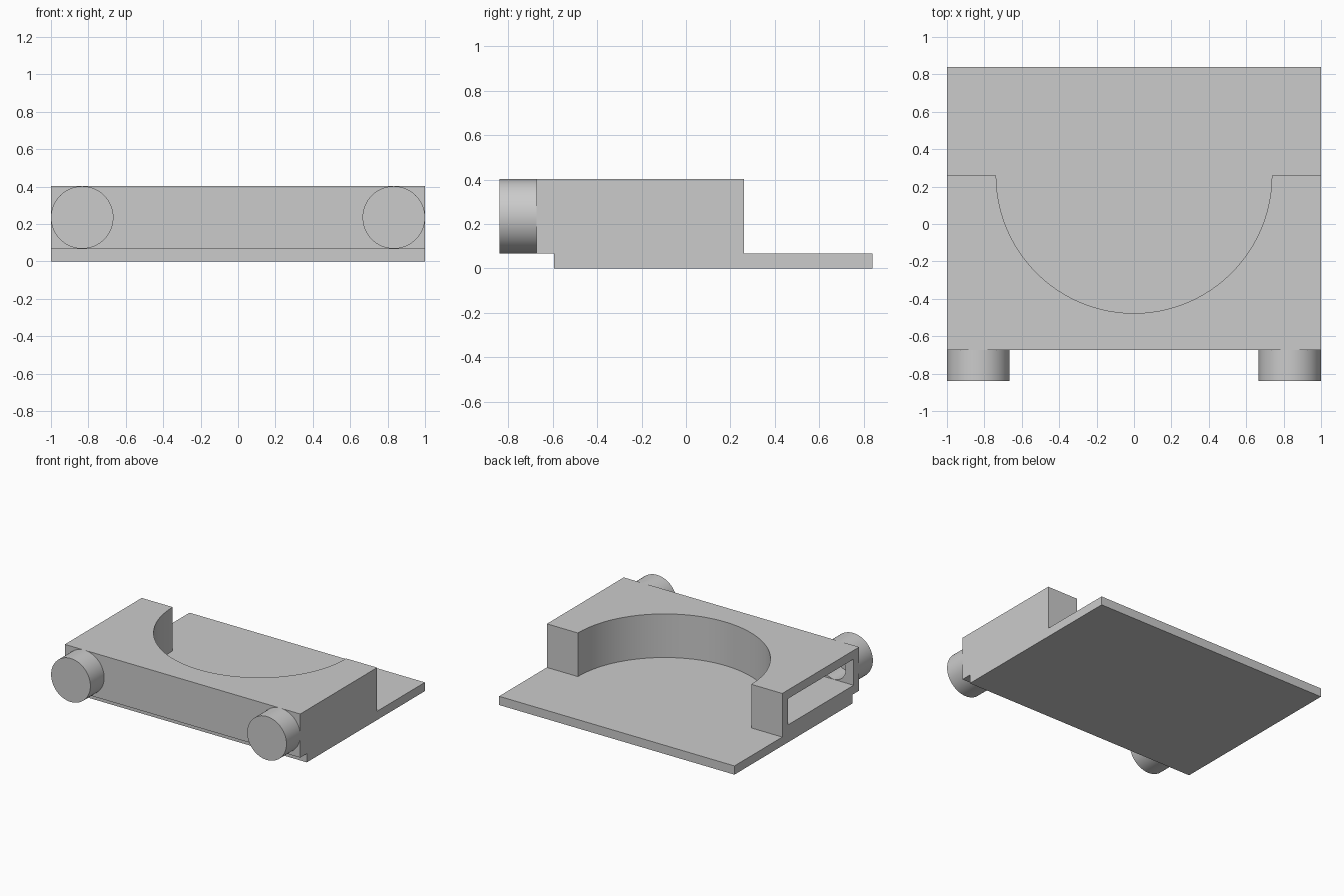
import bpy, bmesh, math
from mathutils import Matrix, Vector

cube = bpy.data.objects.get("Cube")
if cube:
    bpy.data.objects.remove(cube, do_unlink=True)

WALL = 0.067                    # shell thickness everywhere
TOP = 0.402
BACK, FRONT, NOSE = 0.26, -0.673, -0.84
RECESS = 0.737                  # radius of the half-round recess
WHEEL_R = 0.167
WHEEL_X, WHEEL_Z = 1 - WHEEL_R, TOP - WHEEL_R
BORE = WHEEL_R - WALL

grey = bpy.data.materials.new("plain grey")
grey.use_nodes = True
grey.diffuse_color = (0.6, 0.6, 0.6, 1)
grey.node_tree.nodes["Principled BSDF"].inputs["Base Color"].default_value = grey.diffuse_color


def make_object(name, bm):
    mesh = bpy.data.meshes.new(name)
    bmesh.ops.recalc_face_normals(bm, faces=bm.faces[:])
    bm.to_mesh(mesh)
    bm.free()
    mesh.materials.append(grey)
    obj = bpy.data.objects.new(name, mesh)
    bpy.context.collection.objects.link(obj)
    return obj


def prism(name, outline, z0, z1):
    """Extrude a flat outline upward from z0 to z1."""
    bm = bmesh.new()
    face = bm.faces.new([bm.verts.new((x, y, z0)) for x, y in outline])
    grown = bmesh.ops.extrude_face_region(bm, geom=[face])["geom"]
    bmesh.ops.translate(bm, vec=(0, 0, z1 - z0),
                        verts=[v for v in grown if isinstance(v, bmesh.types.BMVert)])
    return make_object(name, bm)


def lathe(name, profiles, x):
    """Spin (radius, y) profiles round a wheel axis."""
    bm = bmesh.new()
    for profile in profiles:
        verts = [bm.verts.new((x + r, y, WHEEL_Z)) for r, y in profile]
        edges = [bm.edges.new(pair) for pair in zip(verts, verts[1:])]
        bmesh.ops.spin(bm, geom=verts + edges, cent=(x, 0, WHEEL_Z), axis=(0, 1, 0),
                       angle=math.tau, steps=64, use_merge=True)
    bmesh.ops.remove_doubles(bm, verts=bm.verts[:], dist=1e-5)
    return make_object(name, bm)


def u_outline(left, right, front, back, radius):
    """Block outline with a half-round bite taken from its back edge."""
    start = math.asin((BACK - back) / radius)
    span = math.pi - 2 * start
    arc = [(-radius * math.cos(start + span * i / 48),
            BACK - radius * math.sin(start + span * i / 48)) for i in range(49)]
    return [(left, front), (left, back)] + arc + [(right, back), (right, front)]


def activate(obj):
    bpy.ops.object.select_all(action='DESELECT')
    obj.select_set(True)
    bpy.context.view_layer.objects.active = obj


def cut(obj, cutter):
    cutter.hide_render = True
    mod = obj.modifiers.new("cut", 'BOOLEAN')
    mod.operation = 'DIFFERENCE'
    mod.solver = 'EXACT'
    mod.object = cutter
    activate(obj)
    bpy.ops.object.modifier_apply(modifier=mod.name)
    bpy.data.objects.remove(cutter, do_unlink=True)


# Base plate, set back a little under the front of the body
base = prism("base_plate", [(-1, -0.593), (1, -0.593), (1, 0.84), (-1, 0.84)], 0, WALL)

# Hollow body, open at the -x end
body = prism("body_shell", u_outline(-1, 1, FRONT, BACK, RECESS), WALL, TOP)
cut(body, prism("cavity_cutter",
                u_outline(-1.1, 1 - WALL, FRONT + WALL, BACK - WALL, RECESS + WALL),
                2 * WALL, TOP - WALL))

# Cup-shaped wheels whose bores open into the body
parts = [base, body]
for side, x in (("left", WHEEL_X), ("right", -WHEEL_X)):
    bm = bmesh.new()
    place = Matrix.Translation(Vector((x, FRONT + 0.02, WHEEL_Z))) @ Matrix.Rotation(math.pi / 2, 4, 'X')
    bmesh.ops.create_cone(bm, cap_ends=True, segments=64, radius1=BORE - 0.001,
                          radius2=BORE - 0.001, depth=0.12, matrix=place)
    cut(body, make_object("bore_cutter", bm))
    outer = [(0, NOSE), (WHEEL_R, NOSE), (WHEEL_R, FRONT)]
    inner = [(BORE, FRONT), (BORE, NOSE + WALL), (0, NOSE + WALL)]
    wheel = lathe(side + "_wheel", [outer, inner], x)
    # Turn the bore surface to face inward
    bm = bmesh.new()
    bm.from_mesh(wheel.data)
    for f in bm.faces:
        c = f.calc_center_median()
        away = Vector((c.x - x, 0, c.z - WHEEL_Z))
        is_bore = away.length < BORE + 0.01 and c.y > NOSE + 0.01
        want = Vector((0, 1, 0)) - away if is_bore else Vector((0, -1, 0)) + away
        if f.normal.dot(want) < 0:
            f.normal_flip()
    bm.to_mesh(wheel.data)
    bm.free()
    parts.append(wheel)

# Smooth the curves, keep the corners crisp
for obj in parts:
    activate(obj)
    bpy.ops.object.shade_smooth_by_angle(angle=math.radians(30))
